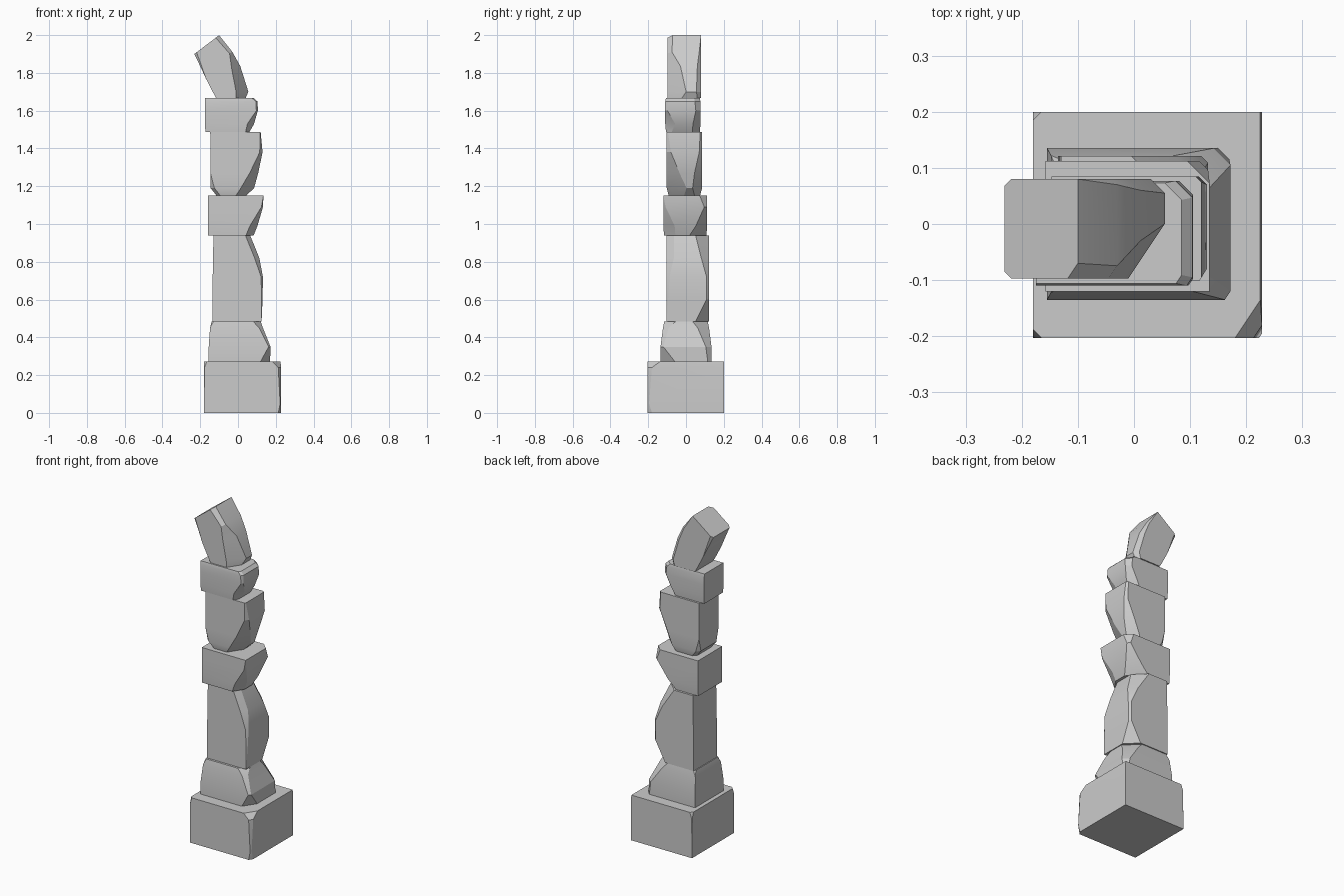
import bpy, bmesh
from math import radians


def stone(name, y0, y1, levels):
    """Loft rings upward. Level: z, left x, right x, side inset,
    front chip, back chip, left chip, slope of the ring along x."""
    bm = bmesh.new()
    rings = []
    for z, x0, x1, inset, f, b, l, slope in levels:
        a, c = y0 + inset, y1 - inset
        outline = [(x0 + l, a), (x1 - f, a), (x1, a + 1.5 * f),
                   (x1, c - b), (x1 - b, c), (x0 + l, c),
                   (x0, c - l), (x0, a + l)]
        rings.append([bm.verts.new((x, y, z + slope * (x - x0)))
                      for x, y in outline])
    for lo, hi in zip(rings, rings[1:]):
        for i in range(8):
            j = (i + 1) % 8
            bm.faces.new((lo[i], lo[j], hi[j], hi[i]))
    bm.faces.new(rings[0][::-1])
    bm.faces.new(rings[-1])
    bmesh.ops.remove_doubles(bm, verts=bm.verts, dist=0.0005)
    bmesh.ops.recalc_face_normals(bm, faces=bm.faces)
    mesh = bpy.data.meshes.new(name)
    bm.to_mesh(mesh)
    bm.free()
    obj = bpy.data.objects.new(name, mesh)
    bpy.context.collection.objects.link(obj)
    bpy.context.view_layer.objects.active = obj
    obj.select_set(True)
    bpy.ops.object.shade_smooth_by_angle(angle=radians(20))
    obj.select_set(False)


# Wide plinth with chipped corners
stone("base_block", -0.203, 0.2, [
    (0.0, -0.18, 0.228, 0, 0.015, 0, 0, 0),
    (0.05, -0.18, 0.228, 0, 0.005, 0, 0, 0),
    (0.24, -0.18, 0.228, 0, 0.015, 0, 0.003, 0),
    (0.273, -0.18, 0.225, 0, 0.045, 0, 0.015, 0)])

# Tapered footing
stone("footing_stone", -0.135, 0.135, [
    (0.273, -0.155, 0.17, 0, 0.05, 0.02, 0, 0),
    (0.35, -0.155, 0.172, 0, 0.01, 0.03, 0, 0),
    (0.45, -0.148, 0.132, 0.013, 0.02, 0.06, 0, 0),
    (0.484, -0.14, 0.12, 0.02, 0.04, 0.08, 0.01, 0)])

# Tall shaft piece
stone("tall_shaft_stone", -0.102, 0.121, [
    (0.484, -0.135, 0.125, 0, 0.0, 0.07, 0, 0),
    (0.6, -0.135, 0.13, 0, 0.005, 0.012, 0, 0),
    (0.72, -0.134, 0.132, 0, 0.01, 0.012, 0, 0),
    (0.82, -0.132, 0.113, 0, 0.025, 0.04, 0, 0),
    (0.938, -0.13, 0.065, 0, 0.025, 0.07, 0, 0)])

# Short overhanging stone
stone("lower_cap_stone", -0.12, 0.112, [
    (0.938, -0.158, 0.082, 0.004, 0.04, 0.09, 0, 0),
    (0.99, -0.158, 0.103, 0, 0.04, 0.06, 0, 0),
    (1.09, -0.158, 0.132, 0, 0.008, 0.015, 0, 0),
    (1.152, -0.158, 0.135, 0, 0.0, 0.04, 0, 0)])

# Middle stone narrowing downward
stone("middle_stone", -0.102, 0.085, [
    (1.152, -0.115, 0.045, 0.01, 0.055, 0.03, 0.02, 0),
    (1.19, -0.145, 0.085, 0, 0.07, 0.05, 0.02, 0),
    (1.27, -0.146, 0.107, 0, 0.045, 0.04, 0, 0),
    (1.38, -0.146, 0.13, 0, 0.015, 0.015, 0, 0),
    (1.486, -0.147, 0.12, 0, 0.004, 0.01, 0, 0)])

# Small upper slab
stone("upper_cap_stone", -0.11, 0.077, [
    (1.486, -0.173, 0.06, 0.004, 0.02, 0.04, 0, 0),
    (1.53, -0.174, 0.085, 0, 0.035, 0.04, 0, 0),
    (1.6, -0.175, 0.105, 0, 0.008, 0.025, 0, 0),
    (1.648, -0.175, 0.104, 0, 0.01, 0.03, 0, 0),
    (1.666, -0.175, 0.085, 0.004, 0.01, 0.03, 0, 0)])

# Leaning top stone
stone("leaning_top_stone", -0.097, 0.08, [
    (1.666, -0.115, 0.04, 0, 0.05, 0.02, 0, 0),
    (1.7, -0.134, 0.055, 0, 0.065, 0.025, 0, 0),
    (1.77, -0.17, 0.012, 0, 0.045, 0.02, 0, 0.36),
    (1.82, -0.193, -0.03, 0, 0.015, 0.01, 0.005, 0.56),
    (1.9, -0.231, -0.1, 0, 0.018, 0, 0.012, 0.76)])
